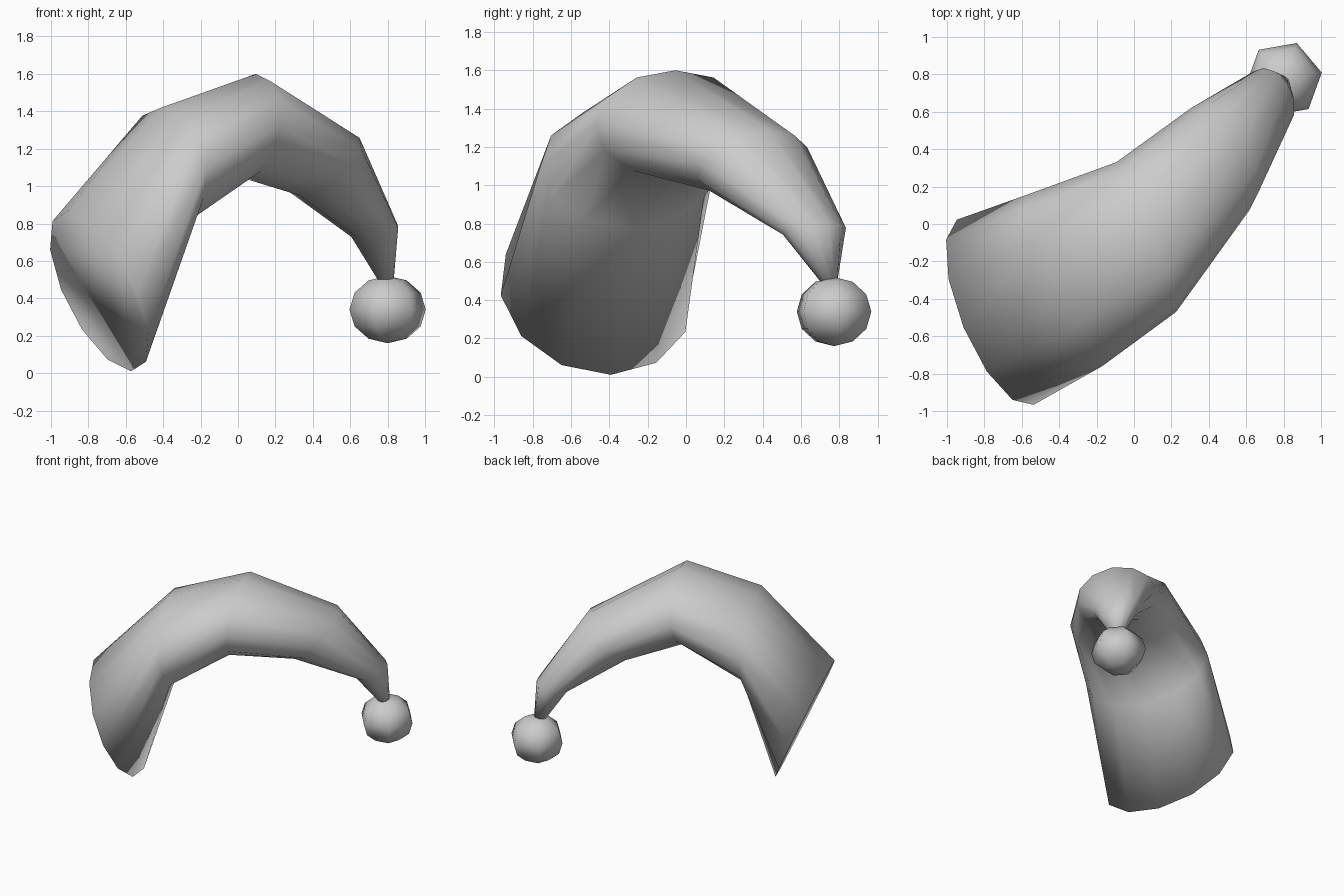
import bpy, bmesh, math
from mathutils import Vector, Matrix

if "Cube" in bpy.data.objects:
    bpy.data.objects.remove(bpy.data.objects["Cube"])

SIDES = 12

# Drooping cap: elliptical sections (centre, sideways half-axis, inward half-axis)
SECTIONS = [
    ((-.742, -.472, .437), (-.205, .495, .012), (.170, .080, -.427)),
    ((-.38, -.305, 1.10), (-.21, .455, 0), (.03, .01, -.32)),
    ((.065, -.07, 1.32), (-.16, .40, 0), (-.03, -.015, -.28)),
    ((.46, .345, 1.115), (-.155, .275, 0), (-.13, -.10, -.165)),
    ((.73, .67, .76), (-.094, .144, 0), (-.09, -.08, -.035)),
    ((.79, .745, .50), (-.025, .035, 0), (-.035, -.03, 0)),
]


def finish(bm, name):
    bmesh.ops.recalc_face_normals(bm, faces=bm.faces)
    for f in bm.faces:
        f.smooth = True
    mesh = bpy.data.meshes.new(name)
    bm.to_mesh(mesh)
    bm.free()
    ob = bpy.data.objects.new(name, mesh)
    bpy.context.collection.objects.link(ob)
    return ob


bm = bmesh.new()
rings = []
for c, u, v in SECTIONS:
    c, u, v = Vector(c), Vector(u), Vector(v)
    angles = [2 * math.pi * i / SIDES for i in range(SIDES)]
    rings.append([bm.verts.new(c + u * math.cos(a) + v * math.sin(a)) for a in angles])
for lower, upper in zip(rings, rings[1:]):
    for i in range(SIDES):
        j = (i + 1) % SIDES
        bm.faces.new((lower[i], lower[j], upper[j], upper[i]))
# Closed brim and tip
bm.faces.new(rings[0])
bm.faces.new(rings[-1])
finish(bm, "cap_body")

# Low-poly bobble hanging at the tip
bm = bmesh.new()
bmesh.ops.create_uvsphere(
    bm, u_segments=6, v_segments=6, radius=1,
    matrix=Matrix.Translation((.80, .773, .34))
    @ Matrix.Rotation(math.radians(40), 4, 'Z')
    @ Matrix.Diagonal((.207, .207, .18, 1)))
finish(bm, "bobble")
